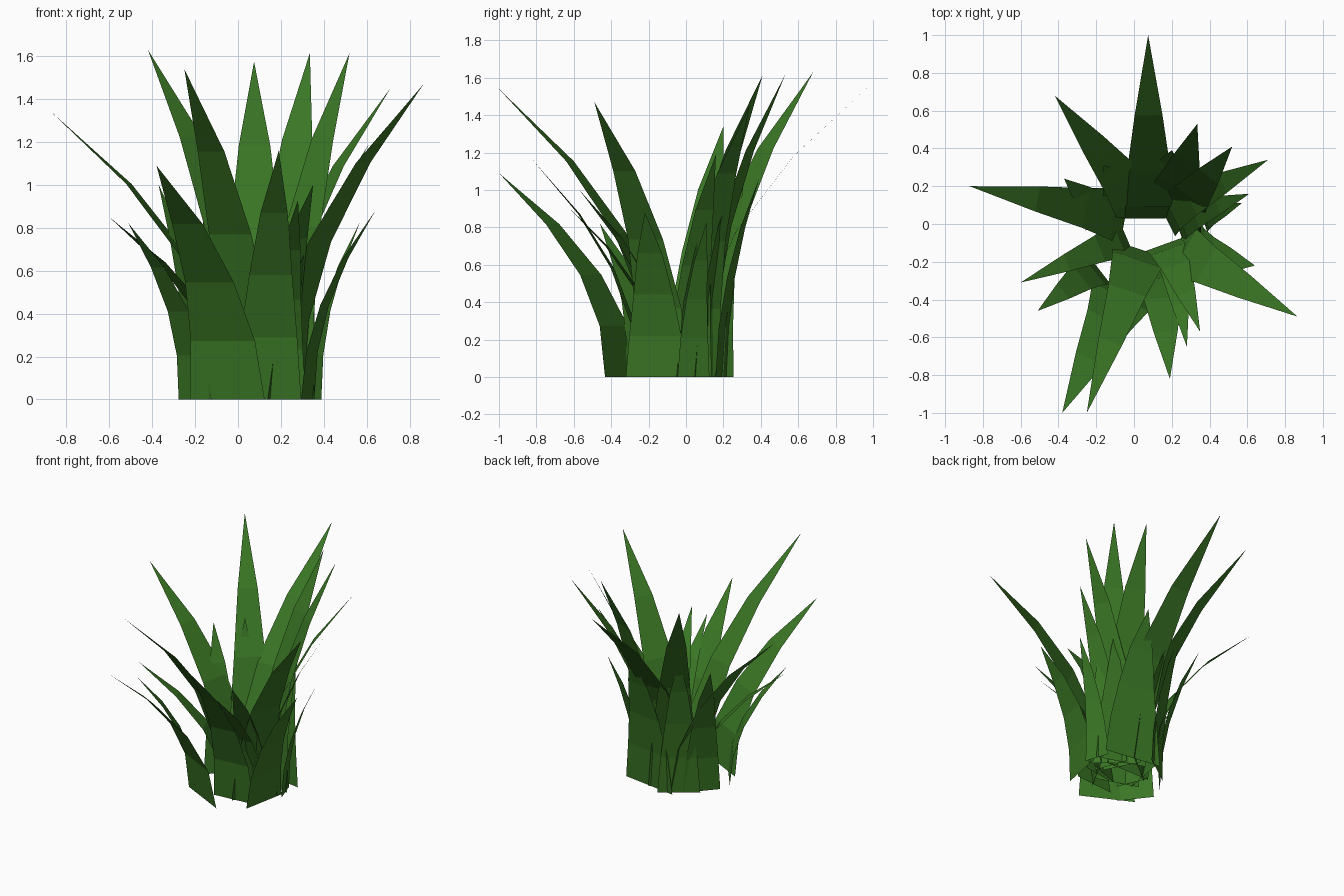
import bpy, math
from mathutils import Vector

green = bpy.data.materials.new("leaf green")
green.diffuse_color = (0.042, 0.181, 0.018, 1)

SEGMENTS = 4
TAPER = (1.0, 0.86, 0.65, 0.41)   # width fraction at each ring below the tip


def blade(name, base, tip, width):
    """Flat tapering leaf: rises evenly and bends outward along a parabola."""
    b = Vector((base[0], base[1], 0))
    t = Vector(tip)
    lean = Vector((t.x - b.x, t.y - b.y, 0))
    side = Vector((-lean.y, lean.x, 0)).normalized()
    verts, faces = [], []
    for i in range(SEGMENTS):
        f = i / SEGMENTS
        centre = b + lean * f ** 2 + Vector((0, 0, t.z * f))
        half = side * width * TAPER[i] / 2
        verts += [centre - half, centre + half]
    verts.append(t)
    for i in range(SEGMENTS - 1):
        k = 2 * i
        faces.append((k, k + 1, k + 3, k + 2))
    faces.append((2 * SEGMENTS - 2, 2 * SEGMENTS - 1, 2 * SEGMENTS))
    mesh = bpy.data.meshes.new(name)
    mesh.from_pydata(verts, [], faces)
    mesh.materials.append(green)
    obj = bpy.data.objects.new(name, mesh)
    bpy.context.collection.objects.link(obj)


# Tall inner leaves: base, tip, width
tall = [
    ((0.08, 0.03), (0.075, 1.00, 1.575), 0.36),
    ((0.04, 0.10), (-0.42, 0.68, 1.63), 0.33),
    ((0.20, 0.10), (0.335, 0.53, 1.615), 0.36),
    ((0.23, 0.05), (0.52, 0.41, 1.615), 0.32),
    ((0.155, 0.06), (0.71, 0.34, 1.45), 0.28),
    ((0.22, -0.125), (0.865, -0.49, 1.47), 0.33),
    ((0.035, -0.135), (-0.25, -1.00, 1.54), 0.32),
    ((-0.045, 0.045), (-0.87, 0.20, 1.34), 0.33),
]
# Shorter outer leaves
short = [
    ((0.22, 0.02), (0.61, 0.16, 1.19), 0.25),
    ((0.36, 0.04), (0.57, 0.11, 0.83), 0.18),
    ((0.325, -0.16), (0.64, -0.22, 0.88), 0.33),
    ((0.18, -0.10), (0.35, -0.57, 1.00), 0.25),
    ((0.20, -0.13), (0.28, -0.65, 0.93), 0.23),
    ((0.14, -0.25), (0.19, -0.82, 1.16), 0.31),
    ((-0.05, -0.345), (-0.38, -1.00, 1.09), 0.39),
    ((-0.20, -0.22), (-0.51, -0.46, 0.82), 0.25),
    ((-0.04, -0.07), (-0.60, -0.31, 0.85), 0.23),
    ((-0.17, 0.06), (-0.37, 0.24, 1.00), 0.26),
    ((-0.06, 0.17), (-0.16, 0.31, 1.06), 0.29),
    ((0.17, 0.19), (0.20, 0.39, 1.06), 0.43),
]
for i, (b, t, w) in enumerate(tall, 1):
    blade(f"tall_leaf_{i}", b, t, w)
for i, (b, t, w) in enumerate(short, 1):
    blade(f"short_leaf_{i}", b, t, w)
